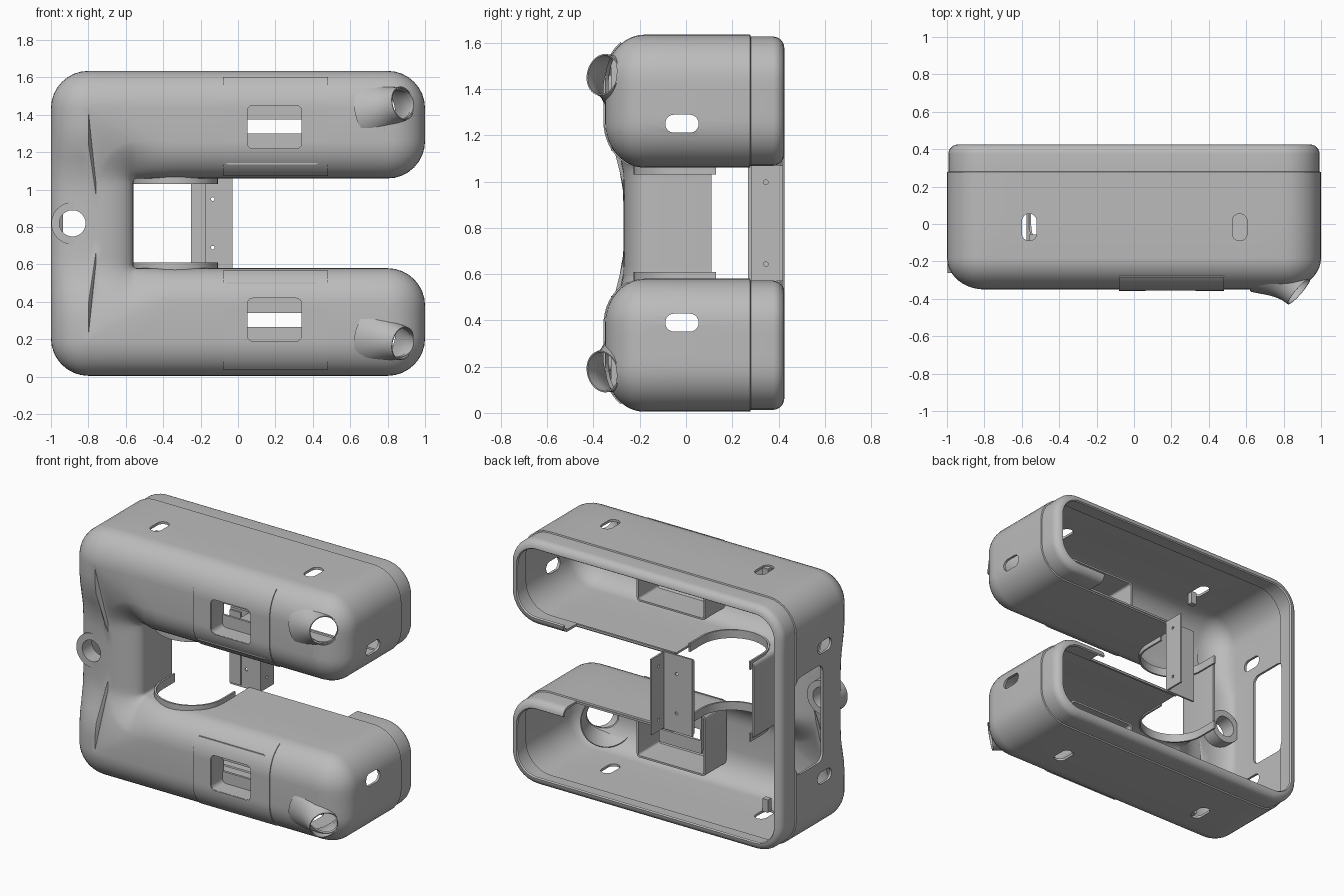
import bpy, bmesh, math
from mathutils import Vector

if "Cube" in bpy.data.objects:
    bpy.data.objects.remove(bpy.data.objects["Cube"])

GREY = bpy.data.materials.new("grey_plastic")
GREY.diffuse_color = (0.5, 0.5, 0.5, 1)
GREY.use_nodes = True
GREY.node_tree.nodes["Principled BSDF"].inputs["Base Color"].default_value = GREY.diffuse_color
ZM = 0.82                                   # mirror height between the arms
XL, XR, ZB, ZI, XI = -1.0, 1.0, 0.005, 0.58, -0.56
FRONT, FD, FY = -0.35, 0.20, 0.17           # front plane and fillet size


def make(name, verts, faces):
    me = bpy.data.meshes.new(name)
    bm = bmesh.new()
    vs = [bm.verts.new(v) for v in verts]
    for f in faces:
        bm.faces.new([vs[i] for i in f])
    bmesh.ops.recalc_face_normals(bm, faces=bm.faces)
    bm.to_mesh(me)
    bm.free()
    me.materials.append(GREY)
    ob = bpy.data.objects.new(name, me)
    bpy.context.collection.objects.link(ob)
    return ob


def activate(ob):
    bpy.ops.object.select_all(action='DESELECT')
    ob.select_set(True)
    bpy.context.view_layer.objects.active = ob


def solidify(ob, t, offset=-1):
    activate(ob)
    m = ob.modifiers.new("wall", 'SOLIDIFY')
    m.thickness, m.offset = t, offset
    bpy.ops.object.modifier_apply(modifier=m.name)


def cut(ob, cutter, keep=False):
    activate(ob)
    m = ob.modifiers.new("cut", 'BOOLEAN')
    m.operation, m.solver, m.object = 'DIFFERENCE', 'EXACT', cutter
    bpy.ops.object.modifier_apply(modifier=m.name)
    if not keep:
        bpy.data.objects.remove(cutter)


def smooth(ob):
    activate(ob)
    bpy.ops.object.shade_smooth_by_angle(angle=math.radians(32))


def prism(name, outline, axis, a, b):
    put = {'x': lambda u, v, w: (w, u, v), 'y': lambda u, v, w: (u, w, v),
           'z': lambda u, v, w: (u, v, w)}[axis]
    n = len(outline)
    verts = [put(u, v, w) for w in (a, b) for u, v in outline]
    faces = [list(range(n)), list(range(n, 2 * n))]
    faces += [(i, (i + 1) % n, n + (i + 1) % n, n + i) for i in range(n)]
    return make(name, verts, faces)


def rrect(cu, cv, hu, hv, r, n=6):
    pts = []
    for k, (su, sv) in enumerate(((1, 1), (-1, 1), (-1, -1), (1, -1))):
        for i in range(n + 1):
            t = math.pi / 2 * (k + i / n)
            pts.append((cu + su * (hu - r) + r * math.cos(t), cv + sv * (hv - r) + r * math.sin(t)))
    return pts


def circle(cu, cv, r, n=40):
    return [(cu + r * math.cos(2 * math.pi * i / n), cv + r * math.sin(2 * math.pi * i / n)) for i in range(n)]


def box(name, x0, x1, y0, y1, z0, z1):
    return prism(name, [(x0, y0), (x1, y0), (x1, y1), (x0, y1)], 'z', z0, z1)


def lathe(name, profile, origin, axis, n=40):
    q = axis.to_track_quat('Z', 'Y')
    verts = [origin + q @ Vector((r * math.cos(2 * math.pi * i / n), r * math.sin(2 * math.pi * i / n), -s))
             for s, r in profile for i in range(n)]
    faces = [(k * n + i, k * n + (i + 1) % n, (k + 1) * n + (i + 1) % n, (k + 1) * n + i)
             for k in range(len(profile) - 1) for i in range(n)]
    return make(name, verts, faces)


def path(d, inner):
    """Half of the C outline, inset by d, from upper arm tip to lower arm tip."""
    xr, r = XR - d, max(0.2 - d, 0.015)
    zo, xl = (ZI - d, XI - d) if inner else (ZB + d, XL + d)
    tip = (ZB + ZI) / 2
    rc = 0.02 + d if inner else r
    pts = [Vector((xr, 2 * ZM - tip))]
    chain = [(xr, 2 * ZM - zo, r), (xl, 2 * ZM - zo, rc), (xl, zo, rc), (xr, zo, r)]
    ends = [(xr, 2 * ZM - tip)] + [c[:2] for c in chain] + [(xr, tip)]
    for k, (x, z, rad) in enumerate(chain):
        c = Vector((x, z))
        a, b = ((Vector(ends[j]) - c).normalized() for j in (k, k + 2))
        start, steps, prev = c + a * rad, (14 if k else 2), pts[-1]
        pts += [prev.lerp(start, i / steps) for i in range(1, steps + 1)]
        o = c + (a + b) * rad
        for i in range(1, 9):
            t = math.pi / 2 * i / 8
            pts.append(o - b * rad * math.cos(t) - a * rad * math.sin(t))
    end = Vector((xr, tip))
    return pts + [pts[-1].lerp(end, 0.5), end]


def sstep(a, b, v):
    t = min(max((v - a) / (b - a), 0), 1)
    return t * t * (3 - 2 * t)


# Main C-shaped housing: layers from the back lip to the front fillet
layers = [(0.065, 0.415)]
layers += [(0.008 + 0.05 * (1 - math.sin(t)), 0.375 + 0.05 * math.cos(t))
           for t in (math.pi / 2 * i / 6 for i in range(7))]
layers += [(0.008, 0.28), (0.0, 0.277), (0.0, 0.05)]
layers += [(FD * (1 - math.cos(t)), FRONT + FY * (1 - math.sin(t)))
           for t in (math.pi / 2 * i / 10 for i in range(11))]
verts, faces = [], []
for d, y in layers:
    out, inn = path(d, False), path(d, True)
    N = len(out)
    for p in out + inn[-2:0:-1]:
        w = (1 - sstep(0.2, 0.5, abs(p.y - ZM))) * (1 - sstep(-0.56, -0.48, p.x))
        yy = y + 0.08 * w * max(0, -0.15 - y) / 0.2      # spine sits back from the arms
        verts.append((p.x, yy, p.y))
M = 2 * N - 2
for k in range(len(layers) - 1):
    faces += [(k * M + i, k * M + (i + 1) % M, (k + 1) * M + (i + 1) % M, (k + 1) * M + i) for i in range(M)]
base = (len(layers) - 1) * M
for i in range(N - 1):
    q = [base + i, base + i + 1, base + (M - i - 1) % M, base + (M - i) % M]
    faces.append(list(dict.fromkeys(q)))
shell = make("housing_shell", verts, faces)
if min(shell.data.polygons, key=lambda p: p.center.y).normal.y > 0:
    shell.data.flip_normals()
solidify(shell, 0.016)

# Openings at the back, in the spine and between the arms
cut(shell, box("cut_rim", -0.65, 0.6, 0.285, 0.6, 0.49, 1.15))
cut(shell, box("cut_spine", -0.75, -0.112, 0.11, 0.6, 0.47, 1.17))
cut(shell, prism("cut_side", rrect(0.14, ZM, 0.14, 0.32, 0.05), 'x', -1.2, -0.9))
cut(shell, prism("cut_boss", circle(-0.885, ZM, 0.07), 'y', -0.5, 0.1))

for up in (False, True):
    Z = (lambda z: 2 * ZM - z) if up else (lambda z: z)
    tag = "upper_" if up else "lower_"
    sg = 1 if up else -1

    # Round notch with an open back, in the inner arm wall
    notch = [(-0.335 + 0.222 * math.cos(t), 0.222 * math.sin(t))
             for t in (math.pi + math.pi * i / 24 for i in range(25))]
    cut(shell, prism("cut_notch", notch + [(-0.113, 0.2), (-0.557, 0.2)], 'z', Z(0.5), Z(0.66)))
    # Grip slots
    cut(shell, prism("cut_slot", rrect(-0.0175, Z(0.39), 0.072, 0.039, 0.038), 'x', -1.3, 1.3))
    for x in (-0.56, 0.565):
        cut(shell, prism("cut_slot", rrect(x, -0.0175, 0.039, 0.072, 0.038), 'z', Z(-0.1), Z(0.1)))

    # Flared spout on the front corner
    axis = Vector((0.74, -0.64, 0.18 * sg)).normalized()
    mouth = Vector((0.882, -0.36, Z(0.178)))
    spout_hole = lathe("cut_spout", [(-0.15, 0.001), (-0.15, 0.083), (0.24, 0.083), (0.24, 0.001)], mouth, axis)
    bm = bmesh.new()
    bm.from_mesh(spout_hole.data)
    bmesh.ops.holes_fill(bm, edges=bm.edges)
    bmesh.ops.recalc_face_normals(bm, faces=bm.faces)
    bm.to_mesh(spout_hole.data)
    bm.free()
    cut(shell, spout_hole)
    spout = lathe(tag + "spout", [(0, 0.088), (0.04, 0.092), (0.08, 0.104), (0.12, 0.123),
                                  (0.16, 0.146), (0.2, 0.168)], mouth, axis)
    solidify(spout, 0.006, 0)
    smooth(spout)

    # Thin front panel that follows the arm's curve
    pv, n = [], 40
    for i in range(n + 1):
        z = 0.04 + (0.565 - 0.04) * i / n
        d = min(z - ZB, ZI - z, FD)
        y = FRONT + FY * (1 - math.sqrt(1 - ((FD - d) / FD) ** 2)) - 0.004
        pv += [(-0.08, y, Z(z)), (0.48, y, Z(z))]
    panel = make(tag + "front_panel", pv, [(2 * i, 2 * i + 1, 2 * i + 3, 2 * i + 2) for i in range(n)])
    solidify(panel, 0.006, 0)
    window = prism("cut_window", rrect(0.195, Z(0.305), 0.145, 0.115, 0.03), 'y', -0.6, -0.2)
    cut(panel, window, keep=True)
    cut(shell, window)
    smooth(panel)

    # Window tunnel and slats, with a viewing slot between them
    sleeve = prism(tag + "window_sleeve", rrect(0.195, Z(0.305), 0.155, 0.125, 0.035), 'y', -0.342, -0.22)
    cut(sleeve, prism("cut_sleeve", rrect(0.195, Z(0.305), 0.145, 0.115, 0.03), 'y', -0.5, 0))
    smooth(sleeve)
    for nm, z0, z1 in (("window_slat_outer", 0.18, 0.265), ("window_slat_inner", 0.34, 0.43)):
        box(tag + nm, 0.04, 0.35, -0.235, -0.22, *sorted((Z(z0), Z(z1))))
    # Inner equipment frame behind the window
    frame = prism(tag + "inner_frame", rrect(0.18, Z(0.305), 0.25, 0.2, 0.02), 'y', -0.325, -0.1)
    cut(frame, prism("cut_frame", rrect(0.18, Z(0.305), 0.238, 0.188, 0.015), 'y', -0.5, 0.1))
    smooth(frame)

    # Raised collar around the notch
    cp = [(-0.556, 0.13)] + [(-0.335 + 0.221 * math.cos(t), 0.221 * math.sin(t))
          for t in (math.pi + math.pi * i / 24 for i in range(25))] + [(-0.114, 0.13)]
    cv = [(x, y, Z(z)) for x, y in cp for z in (0.555, 0.61)]
    collar = make(tag + "notch_collar", cv, [(2 * i, 2 * i + 1, 2 * i + 3, 2 * i + 2) for i in range(len(cp) - 1)])
    solidify(collar, 0.012, 0)
    smooth(collar)
    # Small mounting tab by the grip slot
    box(tag + "mount_tab", -0.56, -0.52, -0.09, -0.055, *sorted((Z(0.015), Z(0.1))))
smooth(shell)

# Hollow boss on the spine
boss = prism("spine_boss", circle(-0.885, ZM, 0.113), 'y', -0.262, -0.16)
cut(boss, prism("cut_boss", circle(-0.885, ZM, 0.07), 'y', -0.5, 0.1))
smooth(boss)

# Angled bracket joining the two arms
plate = box("bracket_front_plate", -0.25, -0.03, 0.28, 0.292, 0.565, 1.075)
side = box("bracket_side_plate", -0.042, -0.03, 0.28, 0.42, 0.57, 1.07)
box("bracket_rib", -0.25, -0.17, 0.268, 0.282, 0.58, 1.06)
for dz in (-0.13, 0.13):
    cut(plate, prism("cut_screw", circle(-0.135, ZM + dz, 0.01, 12), 'y', 0.2, 0.35))
for dz in (-0.177, 0.177):
    cut(side, prism("cut_screw", circle(0.345, ZM + dz, 0.01, 12), 'x', -0.1, 0.0))
